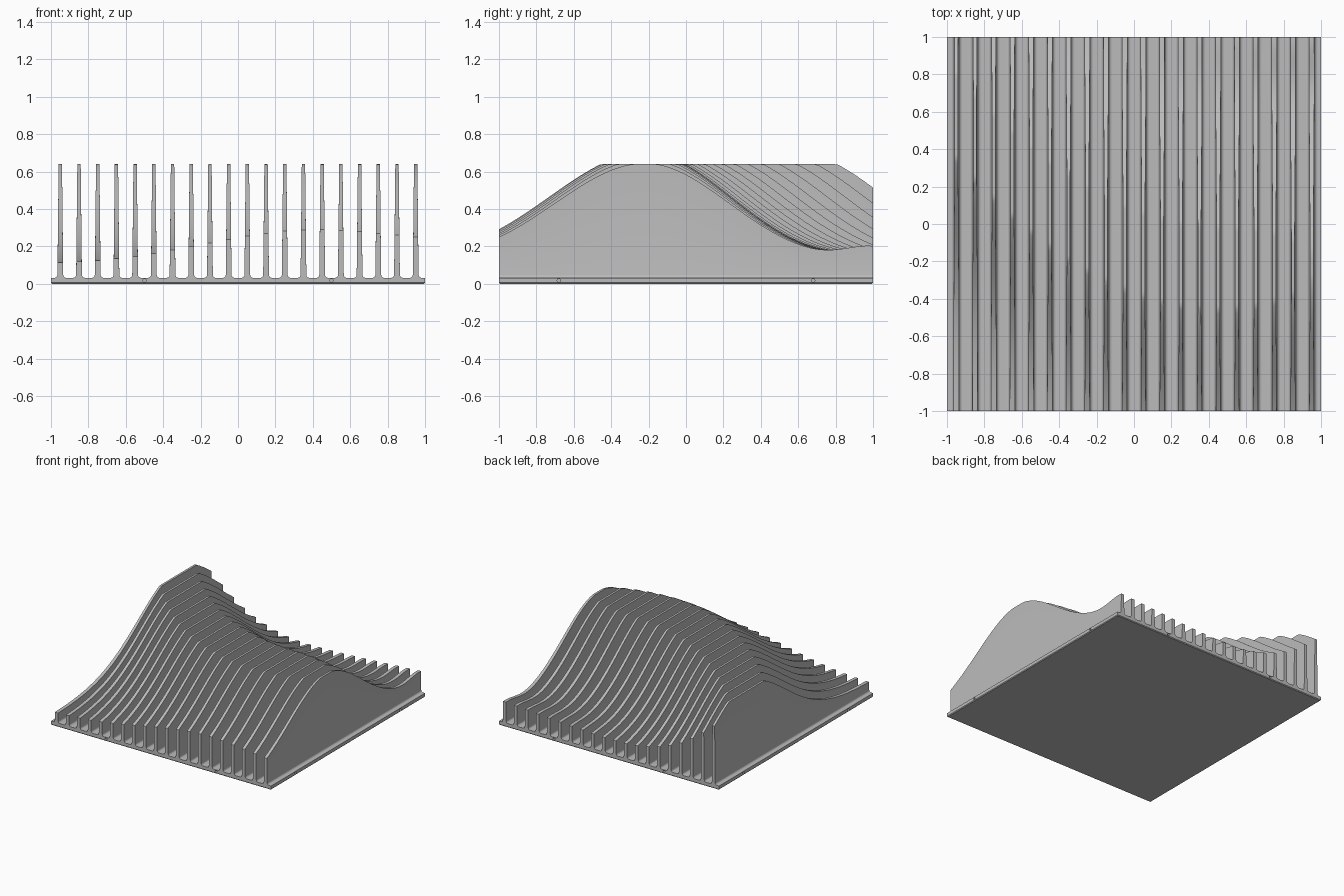
import bpy, bmesh, math

cube = bpy.data.objects.get("Cube")
if cube:
    bpy.data.objects.remove(cube)

BASE_TOP = 0.032
CLIP = 0.64
STEPS = 96

metal = bpy.data.materials.new("light_grey_metal")
metal.use_nodes = True
grey = (0.5, 0.5, 0.5, 1)
metal.diffuse_color = grey
metal.node_tree.nodes["Principled BSDF"].inputs["Base Color"].default_value = grey


def make_object(name, bm):
    bmesh.ops.recalc_face_normals(bm, faces=bm.faces)
    mesh = bpy.data.meshes.new(name)
    bm.to_mesh(mesh)
    bm.free()
    mesh.materials.append(metal)
    obj = bpy.data.objects.new(name, mesh)
    bpy.context.collection.objects.link(obj)
    return obj


def ridge_height(x, y):
    """Clipped bell curve whose centre line bends across the fins."""
    left = min(x - 0.47, 0)
    right = max(x - 0.47, 0) / 0.48
    centre = -0.22 + 0.4 * left ** 2
    peak = 0.59 - 0.055 * right ** 2
    if y < centre:
        steep = 1.935 + 0.27 * right
    else:
        steep = 2.35 + 0.15 * x
    lift = 0.08 * max(x + 0.2, 0) / 1.15 * math.exp(-22 * (1 - y) ** 2)
    return min(CLIP, 0.11 + peak * math.exp(-steep * (y - centre) ** 2) + lift)


def half_width(z):
    """Fins taper evenly towards the top."""
    return 0.0155 - 0.0065 * (z - BASE_TOP) / (CLIP - BASE_TOP)


# Fins: a filleted, tapered section swept from front to back
def make_fin(number, x):
    bm = bmesh.new()
    radius = 0.016
    rows = []
    for i in range(STEPS + 1):
        y = -1 + 2 * i / STEPS
        h = ridge_height(x, y)
        half = []
        for k in range(5):
            a = math.pi / 2 * k / 4
            half.append((half_width(BASE_TOP) + radius * (1 - math.sin(a)),
                         BASE_TOP + radius * (1 - math.cos(a))))
        half.append((half_width(h), h))
        section = [(-w, z) for w, z in half] + [(w, z) for w, z in reversed(half)]
        rows.append([bm.verts.new((x + w, y, z)) for w, z in section])
    for a, b in zip(rows, rows[1:]):
        for j in range(len(a)):
            n = (j + 1) % len(a)
            bm.faces.new((a[j], a[n], b[n], b[j]))
    bm.faces.new(rows[0])
    bm.faces.new(rows[-1])
    return make_object(f"fin_{number:02d}", bm)


fins = [make_fin(i + 1, -0.95 + 0.1 * i) for i in range(20)]

# Base plate with a small chamfer around the underside
bm = bmesh.new()
rings = []
for size, z in ((0.995, 0), (1, 0.006), (1, BASE_TOP)):
    rings.append([bm.verts.new((sx * size, sy * size, z))
                  for sx, sy in ((-1, -1), (1, -1), (1, 1), (-1, 1))])
for a, b in zip(rings, rings[1:]):
    for j in range(4):
        n = (j + 1) % 4
        bm.faces.new((a[j], a[n], b[n], b[j]))
bm.faces.new(rings[0])
bm.faces.new(rings[-1])
base = make_object("base_plate", bm)

# Mounting holes: two drilled into each edge
bm = bmesh.new()
for side in (-1, 1):
    for spot in (-1, 1):
        for pos, rot in (((spot * 0.5, side, 0.018), (math.pi / 2, 0, 0)),
                         ((side, spot * 0.68, 0.018), (0, math.pi / 2, 0))):
            ret = bmesh.ops.create_cone(bm, cap_ends=True, segments=16,
                                        radius1=0.009, radius2=0.009, depth=0.1)
            turn = bpy.context.scene.cursor.matrix.to_3x3().copy()
            turn.identity()
            for axis, angle in zip("XYZ", rot):
                turn.rotate(type(turn).Rotation(angle, 3, axis))
            bmesh.ops.rotate(bm, verts=ret["verts"], matrix=turn, cent=(0, 0, 0))
            bmesh.ops.translate(bm, verts=ret["verts"], vec=pos)
drill = make_object("hole_cutter", bm)
drill.hide_render = True
drill.display_type = 'WIRE'
cut = base.modifiers.new("holes", 'BOOLEAN')
cut.operation = 'DIFFERENCE'
cut.object = drill
cut.solver = 'EXACT'
drill.hide_set(True)

# Smooth the swept curves while keeping crisp corners
bpy.ops.object.select_all(action='DESELECT')
for fin in fins:
    fin.select_set(True)
bpy.context.view_layer.objects.active = fins[0]
bpy.ops.object.shade_smooth_by_angle(angle=math.radians(30))
